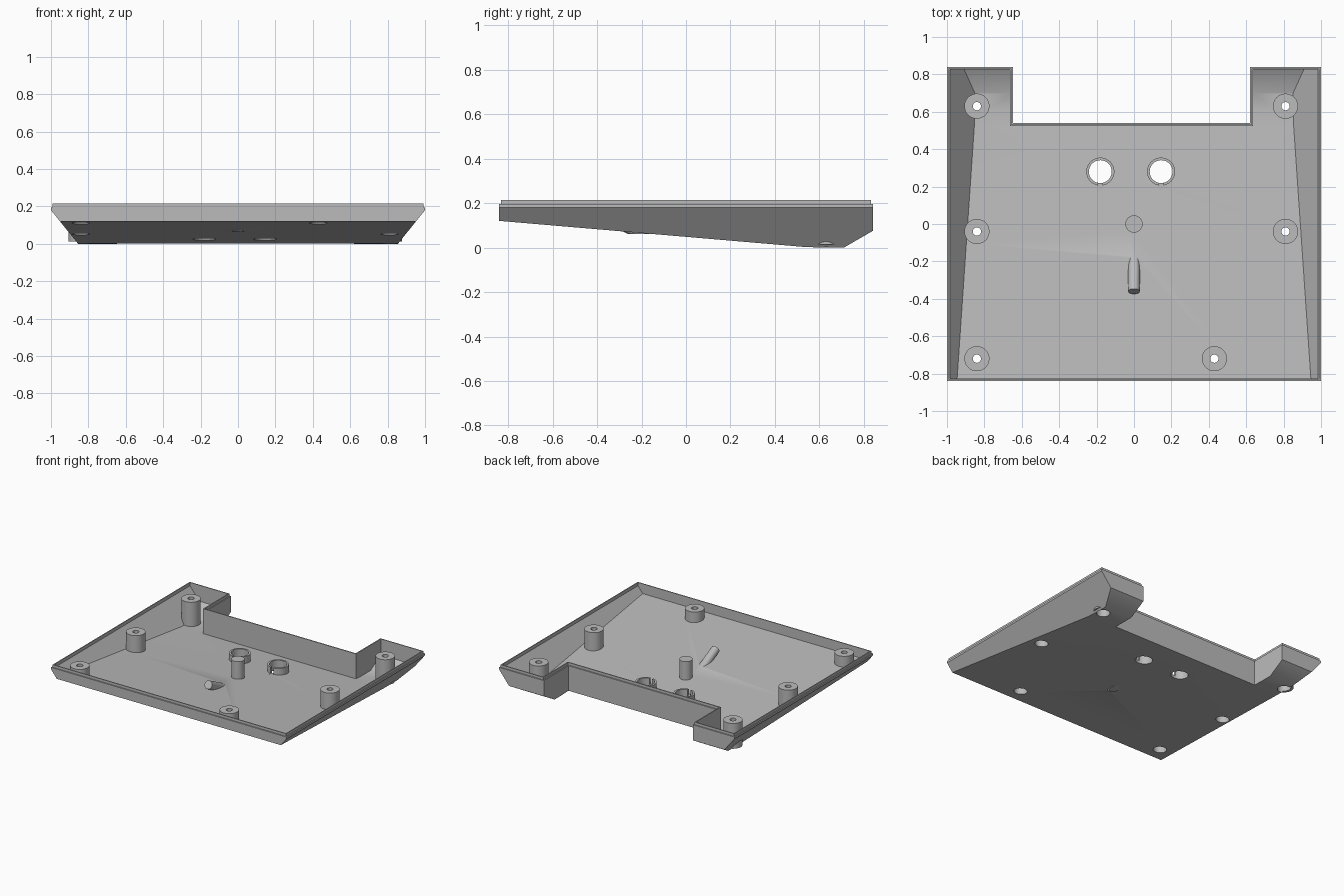
import bpy, bmesh, math
from mathutils import Vector

cube = bpy.data.objects.get("Cube")
if cube:
    bpy.data.objects.remove(cube, do_unlink=True)

grey = bpy.data.materials.new("matte grey plastic")
grey.use_nodes = True
grey.diffuse_color = (0.5, 0.5, 0.5, 1)
grey.node_tree.nodes["Principled BSDF"].inputs["Base Color"].default_value = (0.5, 0.5, 0.5, 1)


def make(name, bm):
    bmesh.ops.recalc_face_normals(bm, faces=bm.faces)
    mesh = bpy.data.meshes.new(name)
    bm.to_mesh(mesh)
    bm.free()
    mesh.materials.append(grey)
    obj = bpy.data.objects.new(name, mesh)
    bpy.context.collection.objects.link(obj)
    return obj


def box(name, lo, hi):
    bm = bmesh.new()
    bmesh.ops.create_cube(bm, size=1)
    for v in bm.verts:
        v.co = Vector([hi[i] if v.co[i] > 0 else lo[i] for i in range(3)])
    return make(name, bm)


def rod(name, start, end, radius, sides=48):
    """Cylinder between two points."""
    a, b = Vector(start), Vector(end)
    bm = bmesh.new()
    bmesh.ops.create_cone(bm, cap_ends=True, segments=sides, radius1=radius,
                          radius2=radius, depth=(b - a).length)
    turn = Vector((0, 0, 1)).rotation_difference(b - a).to_matrix()
    for v in bm.verts:
        v.co = turn @ v.co + (a + b) / 2
    return make(name, bm)


def combine(target, other, operation):
    """Apply a boolean and discard the other object."""
    mod = target.modifiers.new(operation, 'BOOLEAN')
    mod.operation, mod.solver, mod.object = operation, 'EXACT', other
    graph = bpy.context.evaluated_depsgraph_get()
    mesh = bpy.data.meshes.new_from_object(target.evaluated_get(graph))
    target.modifiers.clear()
    target.data = mesh
    bpy.data.objects.remove(other, do_unlink=True)


def wedge(name, profile, edge_x, foot_x, edge_z):
    """Side profile extruded across x, with sloping flanks trimmed off."""
    bm = bmesh.new()
    face = bm.faces.new([bm.verts.new((-edge_x, y, z)) for y, z in profile])
    ext = bmesh.ops.extrude_face_region(bm, geom=[face])
    verts = [g for g in ext["geom"] if isinstance(g, bmesh.types.BMVert)]
    bmesh.ops.translate(bm, verts=verts, vec=(2 * edge_x, 0, 0))
    for side in (-1, 1):
        cut = bmesh.ops.bisect_plane(
            bm, geom=bm.verts[:] + bm.edges[:] + bm.faces[:],
            plane_co=(side * edge_x, 0, edge_z),
            plane_no=(side * edge_z, 0, foot_x - edge_x), clear_outer=True)
        rim = [g for g in cut["geom_cut"] if isinstance(g, bmesh.types.BMEdge)]
        bmesh.ops.holes_fill(bm, edges=rim)
    return make(name, bm)


def notch(grow):
    return box("notch", (-0.647 - grow, 0.54 - grow, -1), (0.62 + grow, 2, 1))


RIM, TOP, BOSS_TOP = 0.195, 0.215, 0.207

# Outer body with the rear notch
tray = wedge("tray", [(-0.84, 0.12), (0.53, 0.003), (0.61, 0), (0.71, 0),
                      (0.84, 0.075), (0.84, RIM), (-0.84, RIM)], 1, 0.855, 0.18)
combine(tray, notch(0), 'DIFFERENCE')

# Thin raised lip, set in from the rim
lip = box("lip", (-0.992, -0.832, RIM - 0.01), (0.992, 0.832, TOP))
combine(lip, notch(0.008), 'DIFFERENCE')
combine(tray, lip, 'UNION')

# Hollow interior
cavity = wedge("cavity", [(-0.825, 0.14), (0.53, 0.023), (0.61, 0.02), (0.70, 0.02),
                          (0.825, 0.092), (0.825, 0.4), (-0.825, 0.4)], 0.985, 0.835, 0.19)
combine(cavity, notch(0.016), 'DIFFERENCE')
combine(tray, cavity, 'DIFFERENCE')


def floor_z(y):
    return 0.05 - 0.086 * y if y < 0.53 else 0.0


# Screw bosses, bored from below
for x, y in [(-0.84, 0.63), (0.81, 0.63), (-0.84, -0.04), (0.81, -0.04),
             (-0.84, -0.72), (0.43, -0.72)]:
    base = floor_z(y) + 0.013
    combine(tray, rod("boss", (x, y, base), (x, y, BOSS_TOP), 0.067), 'UNION')
    combine(tray, rod("screw_hole", (x, y, -1), (x, y, 1), 0.022), 'DIFFERENCE')
    combine(tray, rod("counterbore", (x, y, -1), (x, y, 0.18), 0.047), 'DIFFERENCE')

# Central support post
combine(tray, rod("post", (0, 0, 0.06), (0, 0, BOSS_TOP), 0.046), 'UNION')

# Split collars around the two round openings
for x in (-0.18, 0.145):
    y = 0.28
    combine(tray, rod("collar", (x, y, 0.035), (x, y, 0.10), 0.075), 'UNION')
    combine(tray, rod("opening", (x, y, -1), (x, y, 1), 0.061), 'DIFFERENCE')
    combine(tray, box("slit", (x - 0.012, y - 0.1, 0.052), (x + 0.012, y, 0.2)), 'DIFFERENCE')

# Slanted pin tube rising from the floor, with a fine bore
axis = Vector((0, -0.36, 0.145))
step = Vector((0, 1, -0.5))
tube = rod("tube", axis, axis + step * 0.19, 0.031, 32)
under = box("under_floor", (-1, -1, -1), (1, 1, 0.062))
combine(tube, under, 'DIFFERENCE')
combine(tray, tube, 'UNION')
combine(tray, rod("bore", axis - step * 0.05, axis + step * 0.4, 0.01, 24), 'DIFFERENCE')

# Smooth round walls, crisp edges
bpy.ops.object.select_all(action='DESELECT')
tray.select_set(True)
bpy.context.view_layer.objects.active = tray
bpy.ops.object.shade_smooth_by_angle(angle=math.radians(30))
